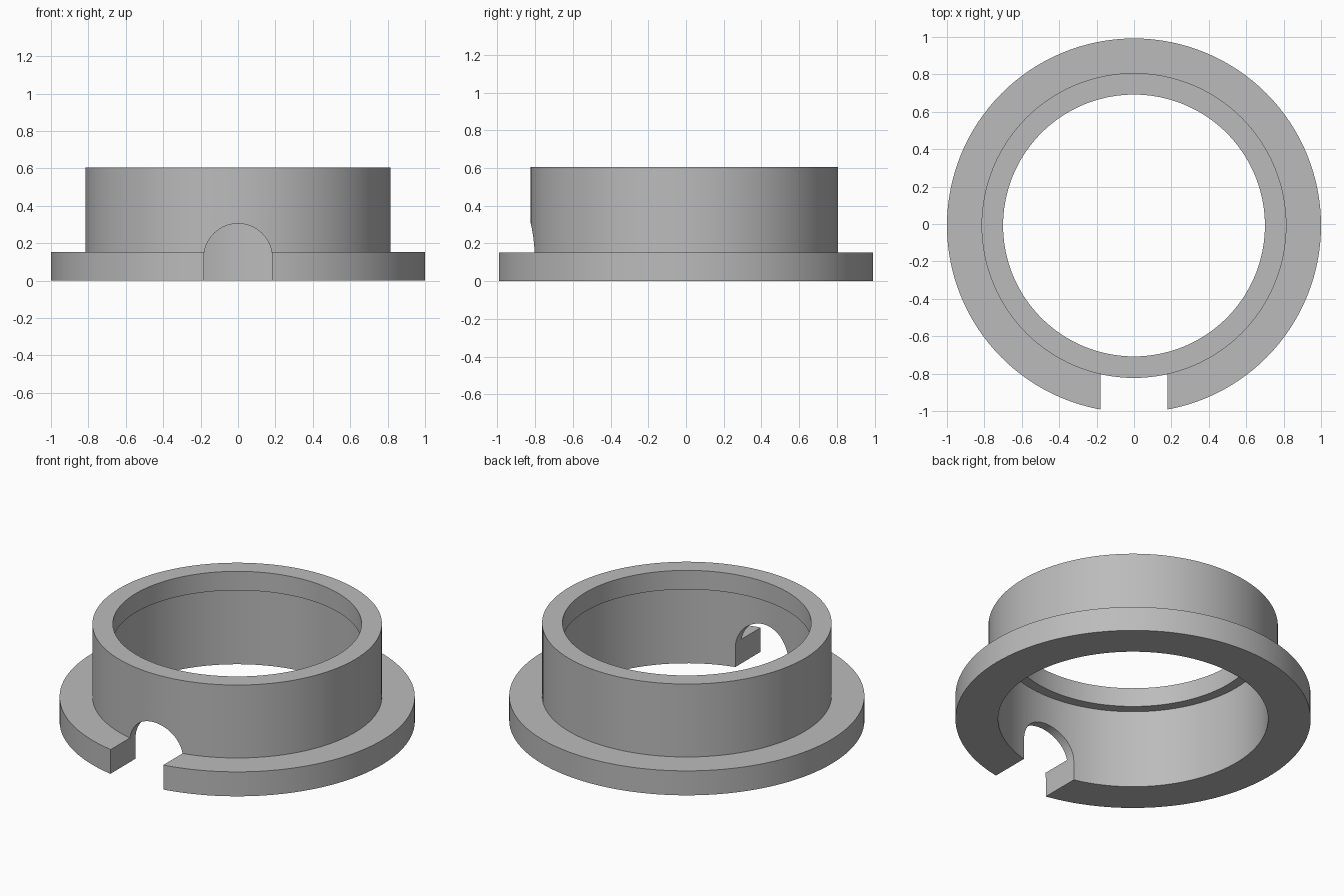
import bpy, bmesh, math

if "Cube" in bpy.data.objects:
    bpy.data.objects.remove(bpy.data.objects["Cube"])

SEGMENTS = 128
OFFSET_Y = -0.008          # keeps the notched collar centred in y

grey = bpy.data.materials.new("plain grey")
grey.diffuse_color = (0.5, 0.5, 0.5, 1)
grey.use_nodes = True
grey.node_tree.nodes["Principled BSDF"].inputs["Base Color"].default_value = grey.diffuse_color


def make_object(name, bm):
    bmesh.ops.recalc_face_normals(bm, faces=bm.faces[:])
    mesh = bpy.data.meshes.new(name)
    bm.to_mesh(mesh)
    bm.free()
    mesh.materials.append(grey)
    obj = bpy.data.objects.new(name, mesh)
    bpy.context.collection.objects.link(obj)
    return obj


# Flanged collar: closed (radius, height) section revolved about z
section = [(0.76, 0), (1.0, 0), (1.0, 0.152), (0.815, 0.152),
           (0.815, 0.605), (0.70, 0.605), (0.70, 0.487), (0.76, 0.487)]
bm = bmesh.new()
rings = []
for i in range(SEGMENTS):
    a = 2 * math.pi * i / SEGMENTS
    rings.append([bm.verts.new((r * math.cos(a), r * math.sin(a) + OFFSET_Y, z))
                  for r, z in section])
for i in range(SEGMENTS):
    a, b = rings[i], rings[(i + 1) % SEGMENTS]
    for j in range(len(section)):
        k = (j + 1) % len(section)
        bm.faces.new((a[j], b[j], b[k], a[k]))
collar = make_object("flanged_collar", bm)

# Arched notch cutter: round top, straight sides, front only
R, CZ = 0.183, 0.122
arch = [(R, -0.2)]
arch += [(R * math.cos(t * math.pi / 32), CZ + R * math.sin(t * math.pi / 32))
         for t in range(33)]
arch += [(-R, -0.2)]
bm = bmesh.new()
face = bm.faces.new([bm.verts.new((x, -1.2, z)) for x, z in arch])
grown = bmesh.ops.extrude_face_region(bm, geom=[face])["geom"]
bmesh.ops.translate(bm, vec=(0, 0.9, 0),
                    verts=[v for v in grown if isinstance(v, bmesh.types.BMVert)])
cutter = make_object("notch_cutter", bm)

# Cut the notch and remove the helper
cut = collar.modifiers.new("notch", 'BOOLEAN')
cut.operation = 'DIFFERENCE'
cut.solver = 'EXACT'
cut.object = cutter
bpy.context.view_layer.objects.active = collar
collar.select_set(True)
bpy.ops.object.modifier_apply(modifier=cut.name)
bpy.data.objects.remove(cutter)

bpy.ops.object.shade_smooth_by_angle(angle=math.radians(30))
